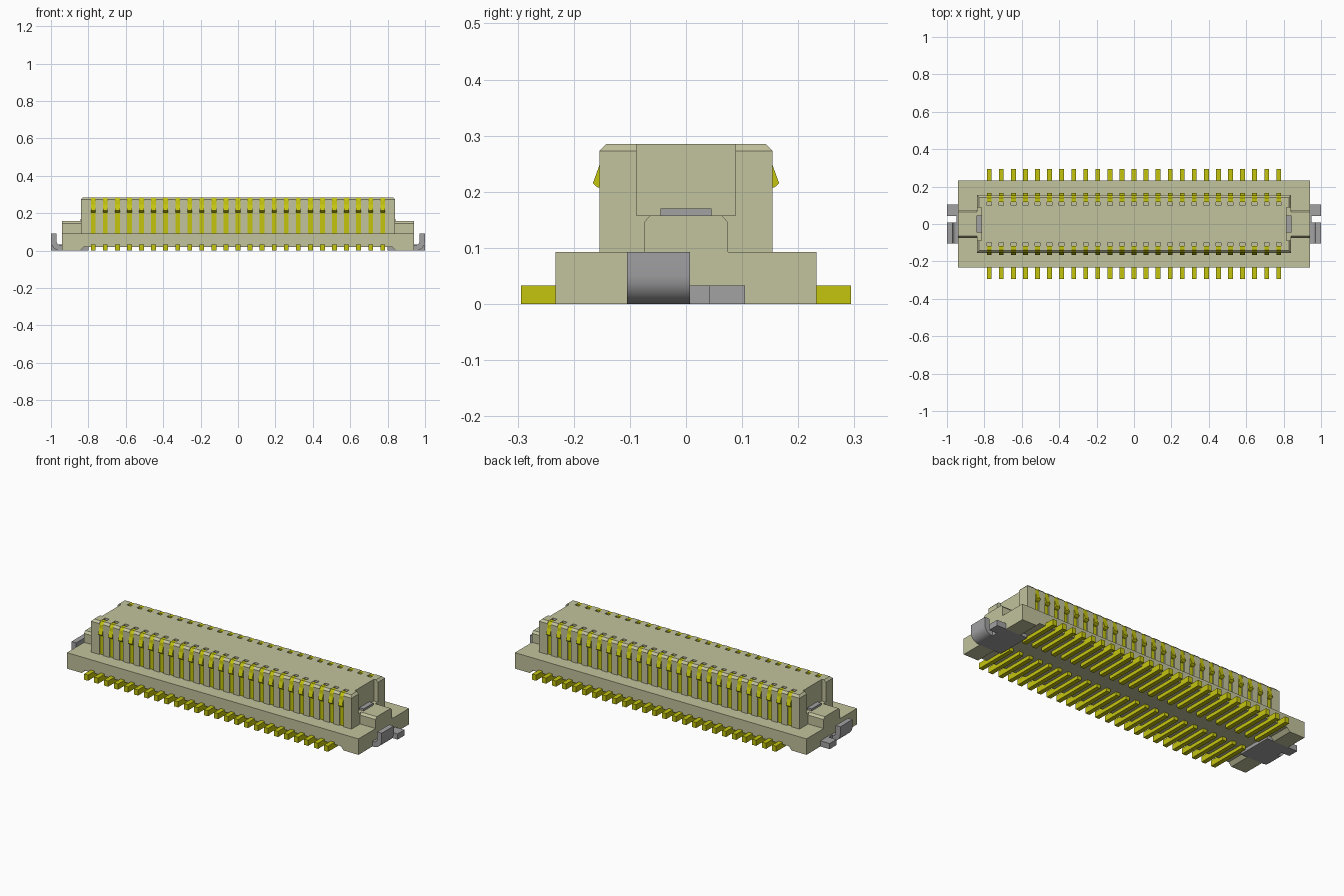
import bpy, bmesh, math

cube = bpy.data.objects.get("Cube")
if cube:
    bpy.data.objects.remove(cube, do_unlink=True)


def material(name, rgb):
    m = bpy.data.materials.new(name)
    m.diffuse_color = (*rgb, 1)
    m.use_nodes = True
    m.node_tree.nodes["Principled BSDF"].inputs["Base Color"].default_value = (*rgb, 1)
    return m


BEIGE = material("beige plastic", (0.54, 0.54, 0.34))
GOLD = material("gold contact", (0.56, 0.56, 0.005))
GREY = material("grey metal", (0.36, 0.36, 0.37))


def loft(name, stacks, mat, mirror=""):
    """Each stack is a list of equal rings, skinned and capped."""
    bm = bmesh.new()
    for rings in stacks:
        vs = [[bm.verts.new(p) for p in ring] for ring in rings]
        n = len(vs[0])
        for a, b in zip(vs, vs[1:]):
            for i in range(n):
                j = (i + 1) % n
                bm.faces.new((a[i], a[j], b[j], b[i]))
        bm.faces.new(vs[0][::-1])
        bm.faces.new(vs[-1])
    bmesh.ops.recalc_face_normals(bm, faces=bm.faces[:])
    mesh = bpy.data.meshes.new(name)
    bm.to_mesh(mesh)
    bm.free()
    mesh.materials.append(mat)
    ob = bpy.data.objects.new(name, mesh)
    bpy.context.collection.objects.link(ob)
    if mirror:
        mod = ob.modifiers.new("Mirror", 'MIRROR')
        mod.use_axis = ("x" in mirror, "y" in mirror, False)
        mod.use_mirror_merge = False
    return ob


def prism(name, pts, axis, spans, mat, mirror=""):
    """Extrude a (y, z) or (x, z) profile along axis x or y for every span."""
    def ring(t):
        return [(t, u, w) if axis == "x" else (u, t, w) for u, w in pts]
    return loft(name, [[ring(a), ring(b)] for a, b in spans], mat, mirror)


def box(name, x, y, z, mat, mirror=""):
    pts = [(y[0], z[0]), (y[1], z[0]), (y[1], z[1]), (y[0], z[1])]
    return prism(name, pts, "x", [x], mat, mirror)


# Contact layout
COUNT, PITCH, HALF = 25, 0.0645, 0.0128
centres = [(i - (COUNT - 1) / 2) * PITCH for i in range(COUNT)]
pins = [(c - HALF, c + HALF) for c in centres]
gaps = [(a + HALF, b - HALF) for a, b in zip(centres, centres[1:])]

# Base: side rails with end feet, and a raised middle strip over the metal tabs
rail = [(-0.94, 0), (-0.845, 0), (-0.825, 0.02), (0.825, 0.02), (0.845, 0),
        (0.94, 0), (0.94, 0.093), (-0.94, 0.093)]
prism("base_rail", rail, "y", [(0.105, 0.233)], BEIGE, "y")
strip = [(-0.94, 0.03), (-0.825, 0.03), (-0.825, 0.02), (0.825, 0.02),
         (0.825, 0.03), (0.94, 0.03), (0.94, 0.093), (-0.94, 0.093)]
prism("base_middle", strip, "y", [(-0.105, 0.105)], BEIGE)

# Raised tongue: core, slot backs, ribs between the contacts
box("tongue_core", (-0.815, 0.815), (-0.1, 0.1), (0.09, 0.285), BEIGE)
box("slot_back", (-0.8, 0.8), (0.095, 0.121), (0.09, 0.27), BEIGE, "y")
rib = [(0.1, 0.09), (0.154, 0.09), (0.154, 0.273), (0.142, 0.285), (0.1, 0.285)]
prism("tongue_ribs", rib, "x", gaps, BEIGE, "y")

# Corner posts with chamfered top edges, leaving a notch at each end
x0, y0 = centres[-1] + HALF, 0.088


def post_ring(x, y, z):
    return [(x0, y0, z), (x, y0, z), (x, y, z), (x0, y, z)]


loft("corner_post", [[post_ring(0.84, 0.154, 0.09), post_ring(0.84, 0.154, 0.273),
                      post_ring(0.828, 0.142, 0.285)]], BEIGE, "xy")
box("notch_floor", (0.81, 0.84), (-0.09, 0.09), (0.09, 0.158), BEIGE, "x")

# End blocks with chamfered shoulders
block = [(-0.075, 0.09), (0.075, 0.09), (0.075, 0.145), (0.064, 0.158),
         (-0.064, 0.158), (-0.075, 0.145)]
prism("end_block", block, "x", [(0.83, 0.94)], BEIGE, "x")

# Contacts: sprung hook in each slot and a solder foot below
hook = [(0.118, 0.09), (0.146, 0.09), (0.146, 0.205), (0.158, 0.208), (0.166, 0.215),
        (0.154, 0.248), (0.152, 0.268), (0.14, 0.284), (0.118, 0.284)]
prism("contact_hooks", hook, "x", pins, GOLD, "y")
foot = [(0.05, 0), (0.294, 0), (0.294, 0.033), (0.05, 0.033)]
prism("solder_feet", foot, "x", pins, GOLD, "y")

# Metal hold-downs: bent tab, flat tab, joining plate, clip in the notch
arc = [math.radians(-90 + 15 * i) for i in range(7)]
bend = [(0.80, 0)] + [(0.95 + 0.05 * math.cos(a), 0.05 + 0.05 * math.sin(a)) for a in arc]
bend += [(1.0, 0.093), (0.97, 0.093)]
bend += [(0.95 + 0.02 * math.cos(a), 0.05 + 0.02 * math.sin(a)) for a in reversed(arc)]
bend += [(0.80, 0.03)]
tab = prism("bent_tab", bend, "y", [(-0.105, 0.007)], GREY, "x")
bpy.ops.object.select_all(action='DESELECT')
tab.select_set(True)
bpy.context.view_layer.objects.active = tab
bpy.ops.object.shade_smooth_by_angle(angle=math.radians(30))
box("flat_tab", (0.80, 1.0), (0.042, 0.105), (0, 0.033), GREY, "x")
box("tab_plate", (0.80, 0.95), (0.007, 0.042), (0, 0.033), GREY, "x")
box("notch_clip", (0.81, 0.842), (-0.045, 0.045), (0.15, 0.17), GREY, "x")
